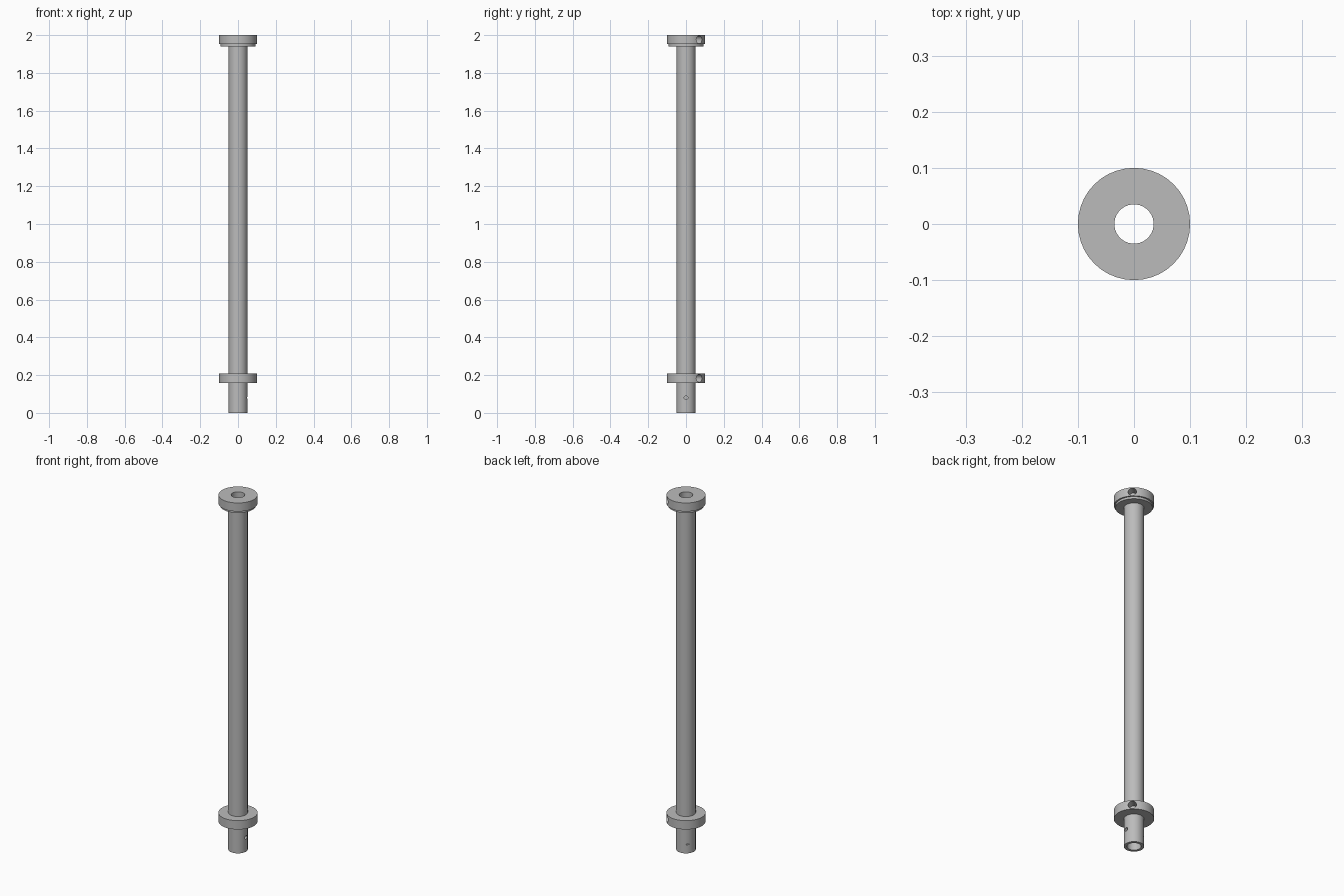
import bpy
import math
from mathutils import Matrix, Vector

cube = bpy.data.objects.get("Cube")
if cube:
    bpy.data.objects.remove(cube, do_unlink=True)

SEGMENTS = 40
BORE, TUBE, COLLAR = 0.035, 0.05, 0.1

metal = bpy.data.materials.new("grey metal")
metal.use_nodes = True
metal.diffuse_color = (0.5, 0.5, 0.5, 1)
metal.node_tree.nodes["Principled BSDF"].inputs["Base Color"].default_value = (0.5, 0.5, 0.5, 1)


def lathe(name, profile):
    """Revolve a closed (radius, height) profile around z."""
    verts, faces = [], []
    n = len(profile)
    for s in range(SEGMENTS):
        a = math.tau * s / SEGMENTS
        verts += [(r * math.cos(a), r * math.sin(a), z) for r, z in profile]
        t = (s + 1) % SEGMENTS
        for i in range(n):
            j = (i + 1) % n
            faces.append((s * n + i, t * n + i, t * n + j, s * n + j))
    mesh = bpy.data.meshes.new(name)
    mesh.from_pydata(verts, [], faces)
    mesh.materials.append(metal)
    obj = bpy.data.objects.new(name, mesh)
    bpy.context.collection.objects.link(obj)
    return obj


def drill(obj, angle, z, radius, start, end, flatten=1):
    """Cut a radial hole at the given compass angle and height."""
    direction = Vector((math.cos(angle), math.sin(angle), 0))
    bpy.ops.mesh.primitive_cylinder_add(vertices=24, radius=radius, depth=end - start)
    cutter = bpy.context.object
    cutter.name = obj.name + "_hole_cutter"
    cutter.data.materials.append(metal)
    cutter.matrix_world = (Matrix.Translation(direction * (start + end) / 2 + Vector((0, 0, z)))
                           @ Matrix.Rotation(angle, 4, 'Z')
                           @ Matrix.Rotation(math.pi / 2, 4, 'Y')
                           @ Matrix.Diagonal((flatten, 1, 1, 1)))
    bpy.context.view_layer.update()
    mod = obj.modifiers.new("hole", 'BOOLEAN')
    mod.operation = 'DIFFERENCE'
    mod.solver = 'EXACT'
    mod.object = cutter
    bpy.ops.object.select_all(action='DESELECT')
    obj.select_set(True)
    bpy.context.view_layer.objects.active = obj
    bpy.ops.object.modifier_apply(modifier=mod.name)
    bpy.data.objects.remove(cutter, do_unlink=True)


# Hollow tube with a pin hole and a small slot near the foot
tube = lathe("tube", [(BORE, 0), (TUBE, 0), (TUBE, 2), (BORE, 2)])
drill(tube, 0, 0.08, 0.01, 0.02, 0.07)
drill(tube, math.radians(135), 0.05, 0.01, 0.02, 0.07, 0.2)

# Lower collar ring, and upper collar with a stepped underside
lower_collar = lathe("lower_collar", [(TUBE, 0.158), (COLLAR, 0.158), (COLLAR, 0.208), (TUBE, 0.208)])
upper_collar = lathe("upper_collar", [(TUBE, 1.94), (0.092, 1.94), (0.092, 1.952), (COLLAR, 1.952),
                                      (COLLAR, 2), (TUBE, 2)])

# Set-screw holes in the collars
for collar, z in ((lower_collar, 0.183), (upper_collar, 1.976)):
    drill(collar, math.radians(45), z, 0.021, 0.03, 0.13)

# Smooth barrels with crisp rims
for part in (tube, lower_collar, upper_collar):
    bpy.ops.object.select_all(action='DESELECT')
    part.select_set(True)
    bpy.context.view_layer.objects.active = part
    bpy.ops.object.shade_smooth_by_angle(angle=math.radians(30))
